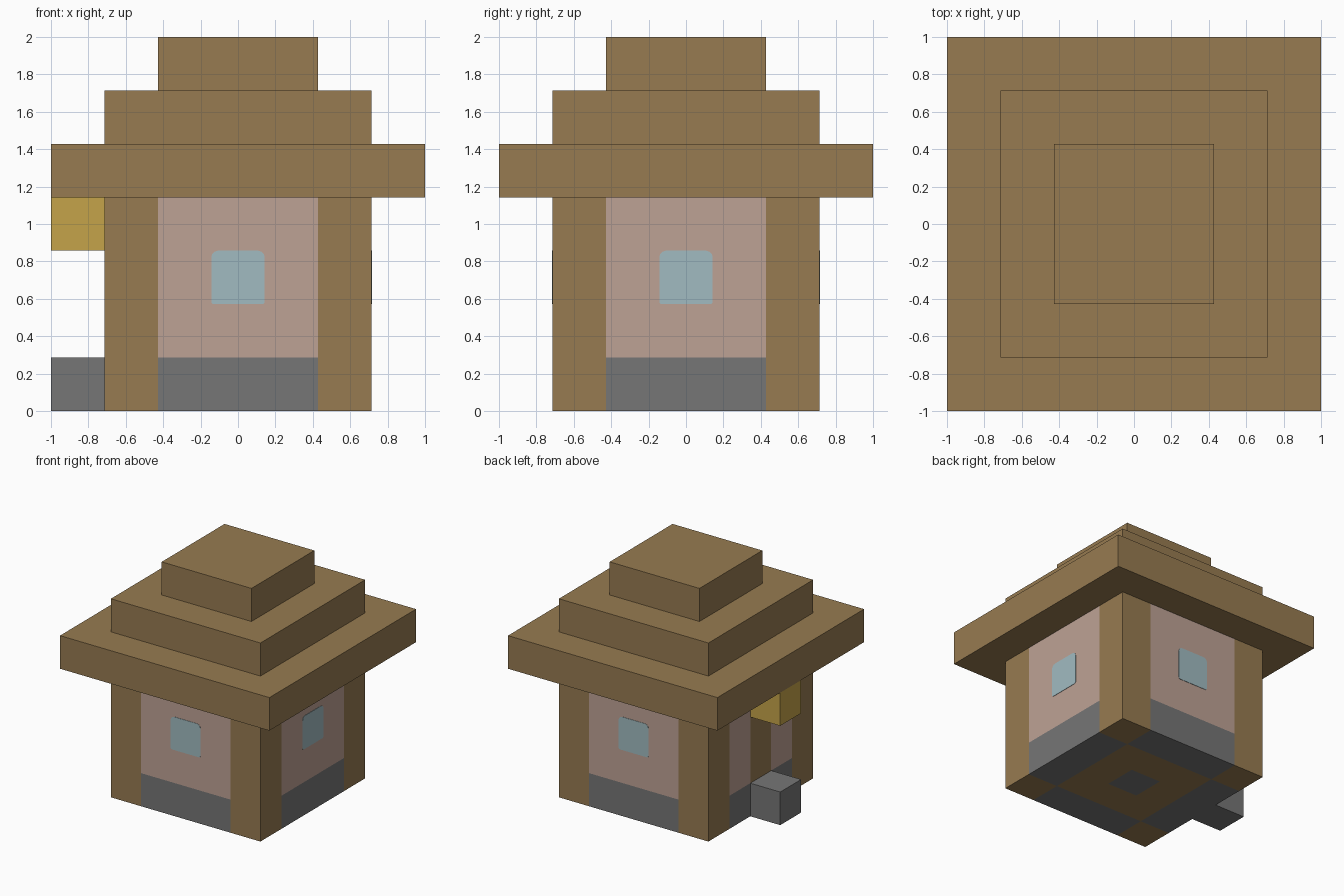
import bpy
import bmesh
from math import cos, sin, pi
from mathutils import Matrix, Vector

U = 2 / 7  # one building block

if "Cube" in bpy.data.objects:
    bpy.data.objects.remove(bpy.data.objects["Cube"], do_unlink=True)


def material(name, rgb):
    linear = [((c / 255 + 0.055) / 1.055) ** 2.4 for c in rgb] + [1]
    mat = bpy.data.materials.new(name)
    mat.use_nodes = True
    mat.diffuse_color = linear
    mat.node_tree.nodes["Principled BSDF"].inputs["Base Color"].default_value = linear
    return mat


wood = material("wood", (151, 123, 81))
stone = material("stone", (118, 118, 118))
plaster = material("plaster", (190, 162, 149))
glass = material("glass", (161, 187, 193))
gold = material("lantern yellow", (197, 164, 74))


def finish(name, bm, mats):
    bmesh.ops.recalc_face_normals(bm, faces=bm.faces)
    mesh = bpy.data.meshes.new(name)
    bm.to_mesh(mesh)
    bm.free()
    for mat in mats:
        mesh.materials.append(mat)
    obj = bpy.data.objects.new(name, mesh)
    bpy.context.collection.objects.link(obj)
    return obj


def block(name, size, centre, mat):
    """Box with size and centre given in building blocks."""
    bm = bmesh.new()
    bmesh.ops.create_cube(bm, size=U)
    bmesh.ops.scale(bm, vec=size, verts=bm.verts)
    bmesh.ops.translate(bm, vec=Vector(centre) * U, verts=bm.verts)
    return finish(name, bm, [mat])


def house_body():
    """Hut walls and floor, coloured block by block."""
    bm = bmesh.new()
    bmesh.ops.create_cube(bm, size=5 * U)
    bmesh.ops.subdivide_edges(bm, edges=bm.edges[:], cuts=4, use_grid_fill=True)
    bmesh.ops.translate(bm, vec=(0, 0, 2.5 * U), verts=bm.verts)
    # leave the walls open where the roof covers them
    hidden = [f for f in bm.faces if f.calc_center_median().z > 4 * U]
    bmesh.ops.delete(bm, geom=hidden, context='FACES')
    for f in bm.faces:
        x, y, z = f.calc_center_median() / U
        f.normal_update()
        if abs(f.normal.z) > 0.5:
            # floor: wood ring and corners, stone edge and centre
            near, far = sorted((abs(x), abs(y)))
            is_stone = far < 0.5 or (far > 1.5 and near < 1.5)
            f.material_index = 1 if is_stone else 0
        elif min(abs(x), abs(y)) > 1.5:
            f.material_index = 0  # corner posts
        elif z < 1:
            f.material_index = 1  # footing
        elif x < -2 and abs(y) < 0.5 and z < 3:
            f.material_index = 0  # door
        else:
            f.material_index = 2
    finish("walls", bm, [wood, stone, plaster])


def window(name, angle):
    """Thin rounded pane on the wall turned by angle from the front."""
    bm = bmesh.new()
    half, wall = U / 2, 2.5 * U
    corners = [(1, 1, 0.035), (-1, 1, 0.035), (-1, -1, 0.015), (1, -1, 0.015)]
    verts = []
    for i, (sx, sz, r) in enumerate(corners):
        for step in range(4):
            a = i * pi / 2 + step * pi / 6
            x = sx * (half - r) + r * cos(a)
            z = 2.5 * U + sz * (half - r) + r * sin(a)
            verts.append(bm.verts.new((x, -wall, z)))
    face = bm.faces.new(verts)
    out = bmesh.ops.extrude_face_region(bm, geom=[face])["geom"]
    moved = [v for v in out if isinstance(v, bmesh.types.BMVert)]
    bmesh.ops.translate(bm, vec=(0, -0.003, 0), verts=moved)
    bmesh.ops.transform(bm, matrix=Matrix.Rotation(angle, 4, 'Z'), verts=bm.verts)
    finish(name, bm, [glass])


house_body()

# windows on every wall but the one with the door
for i, side in enumerate(("front", "left", "back")):
    window(side + "_window", i * pi / 2)

# stepped roof
for i, tier in enumerate(("lower", "middle", "upper")):
    width = 7 - 2 * i
    block(tier + "_roof", (width, width, 1), (0, 0, 4.5 + i), wood)

# doorstep and the lantern hanging under the eaves above it
block("doorstep", (1, 1, 1), (-3, 0, 0.5), stone)
block("lantern", (1, 1, 1), (-3, 0, 3.5), gold)
